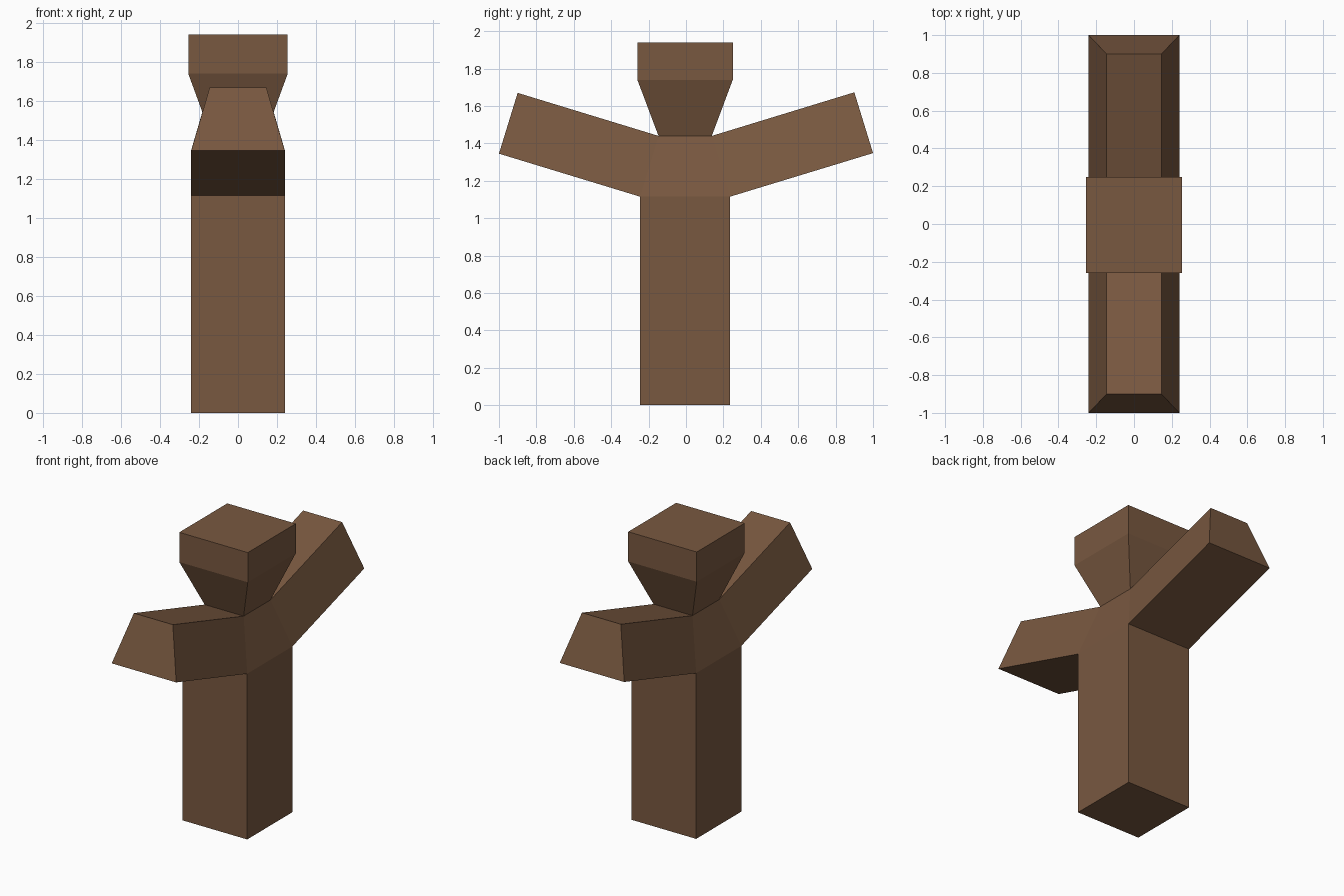
import bpy
import bmesh

if "Cube" in bpy.data.objects:
    bpy.data.objects.remove(bpy.data.objects["Cube"])

brown = bpy.data.materials.new("wood_brown")
brown.diffuse_color = (0.19, 0.098, 0.051, 1)
brown.use_nodes = True
brown.node_tree.nodes["Principled BSDF"].inputs["Base Color"].default_value = brown.diffuse_color


def loft(name, rings, cap_start, cap_end, skip=()):
    """Bridge four-point rings; skip holds (segment, side) pairs left open."""
    bm = bmesh.new()
    loops = [[bm.verts.new(p) for p in ring] for ring in rings]
    for i, (a, b) in enumerate(zip(loops, loops[1:])):
        for k in range(4):
            if (i, k) not in skip:
                n = (k + 1) % 4
                bm.faces.new((a[k], a[n], b[n], b[k]))
    if cap_start:
        bm.faces.new(loops[0][::-1])
    if cap_end:
        bm.faces.new(loops[-1])
    mesh = bpy.data.meshes.new(name)
    bm.to_mesh(mesh)
    bm.free()
    mesh.materials.append(brown)
    obj = bpy.data.objects.new(name, mesh)
    bpy.context.collection.objects.link(obj)
    return obj


def level(hx, y0, y1, z):
    """Horizontal rectangle, counter-clockwise from above."""
    return [(-hx, y0, z), (hx, y0, z), (hx, y1, z), (-hx, y1, z)]


def arm_ring(y_low, z_low, y_top, z_top):
    """Trapezoid across the arm, wide below and narrow above."""
    return [(-0.24, y_low, z_low), (-0.145, y_top, z_top),
            (0.145, y_top, z_top), (0.24, y_low, z_low)]


# square trunk, open where it meets the arms
loft("trunk", [level(0.24, -0.245, 0.235, 0), level(0.24, -0.245, 0.235, 1.115)],
     True, False)

# both arms and the chest between them, open towards trunk and head
loft("arms", [arm_ring(-1.0, 1.345, -0.90, 1.67),
              arm_ring(-0.245, 1.115, -0.147, 1.44),
              arm_ring(0.235, 1.115, 0.138, 1.44),
              arm_ring(1.0, 1.348, 0.90, 1.673)],
     True, True, skip={(1, 1), (1, 3)})

# flared neck and block head
loft("head", [level(0.145, -0.147, 0.138, 1.44),
              level(0.255, -0.26, 0.25, 1.74),
              level(0.255, -0.26, 0.25, 1.94)], False, True)

# make every face point outward
for obj in bpy.data.objects:
    if obj.name == "arms":
        side = obj.data.polygons[0]
        if side.normal.x > 0:
            obj.data.flip_normals()
